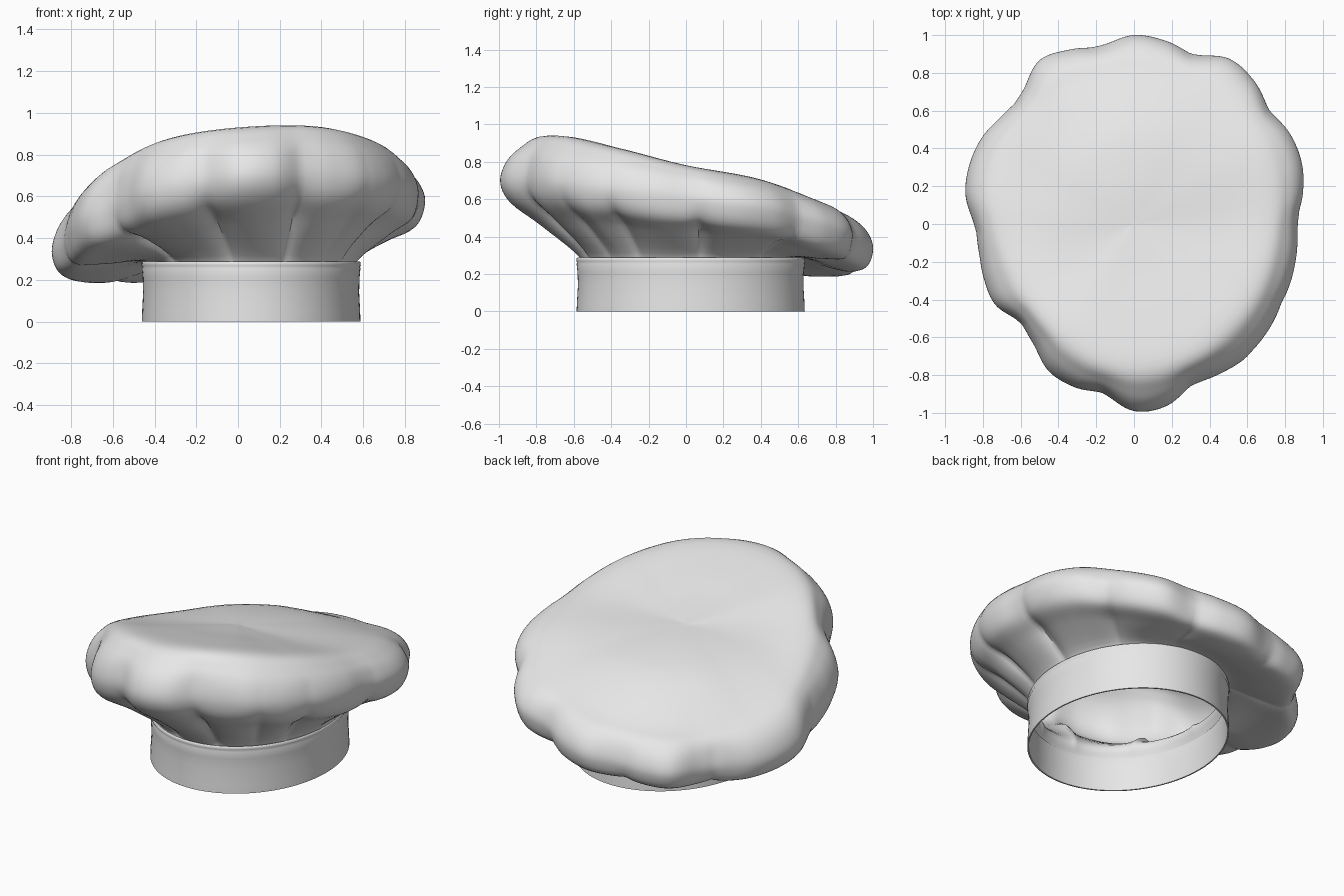
import bpy, bmesh, math
from math import sin, cos, radians, exp, sqrt

if "Cube" in bpy.data.objects:
    bpy.data.objects.remove(bpy.data.objects["Cube"])

cloth = bpy.data.materials.new("white cloth")
cloth.diffuse_color = (0.8, 0.8, 0.8, 1)
cloth.use_nodes = True
cloth.node_tree.nodes["Principled BSDF"].inputs["Base Color"].default_value = cloth.diffuse_color

BX, BY, RX, RY = 0.063, 0.025, 0.524, 0.61   # band ellipse
SEG = 240

# Crown outline radius every 10 degrees, rim and shoulder heights every 30
OUTLINE = [.87, .91, .945, .955, .945, .99, 1.01, .96, .985, 1.0, .965, .985,
           1.0, .92, .905, .925, .925, .905, .85, .835, .845, .85, .805, .83,
           .90, .92, .92, .99, .98, .915, .915, .925, .91, .895, .885, .875]
RIM = [.59, .53, .41, .32, .28, .28, .35, .48, .60, .68, .68, .64]
SHOULDER = [.78, .71, .60, .53, .50, .52, .62, .75, .87, .93, .935, .87]
# Pleats: direction in degrees, strength
PLEATS = [(5, 1), (40, 1), (72, .9), (104, .8), (135, 1), (183, .8),
          (222, 1), (259, 1), (289, 1), (313, .6), (332, .9)]


def catmull(p0, p1, p2, p3, t):
    return 0.5 * (2 * p1 + (p2 - p0) * t + (2 * p0 - 5 * p1 + 4 * p2 - p3) * t * t
                  + (3 * p1 - p0 - 3 * p2 + p3) * t ** 3)


def around(table, deg):
    n = len(table)
    f = (deg % 360) / 360 * n
    i = int(f)
    return catmull(*(table[(i + k) % n] for k in (-1, 0, 1, 2)), f - i)


def pleat(deg):
    c = 0
    for a, w in PLEATS:
        d = abs((deg - a + 180) % 360 - 180)
        c = max(c, w * exp(-d / 4.5))
    return c


def smooth_path(pts, sub):
    out = []
    for i in range(len(pts) - 1):
        q = [pts[max(0, min(len(pts) - 1, i + k))] for k in (-1, 0, 1, 2)]
        for s in range(sub):
            out.append(tuple(catmull(*(p[j] for p in q), s / sub) for j in range(3)))
    return out + [pts[-1]]


def crown_section(deg):
    a = radians(deg)
    ca, sa = cos(a), sin(a)
    R, zr, zs, c = around(OUTLINE, deg), around(RIM, deg), around(SHOULDER, deg), pleat(deg)
    even = sum(around(OUTLINE, deg + k * 6) for k in range(-4, 5)) / 9  # lobes fade on top
    top = .76
    dz = zs - top
    lift = sqrt(dz * dz + .01) - .1
    bx, by = BX + RX * .97 * ca, BY + RY * .97 * sa
    sag = .07 * max(0, min(1, (.62 - zr) / .3))

    def out(r, z, e=0):
        q = r * (R + (even - R) * e)
        return (q * ca, q * sa, z)

    def under(t, z, pinch, e=0):      # between the band and the rim
        q = R + (even - R) * e
        x, y = bx + (q * ca - bx) * t, by + (q * sa - by) * t
        return (x - pinch * c * ca, y - pinch * c * sa, z + pinch * c * .5)

    return smooth_path([
        (bx, by, .20),
        under(0, .285, .015),
        under(.53, .285 + (zr - .285) * .43 - sag, .055, .6),
        under(.89, zr - .105 + .15 * max(0, min(.1, .42 - zr)), .03, .2),
        out(1 - .012 * c, zr),
        out(.98 - .01 * c, zr + (zs - zr) * .42, .1),
        out(.915, zr + (zs - zr) * .76, .4),
        out(.80, zs, .8),
        out(.52, top + .56 * dz + .22 * lift, 1),
        out(.25, top + .22 * dz + .13 * lift, 1),
        (0, 0, top)], 5)[:-1], top


def finish(name, bm):
    bmesh.ops.recalc_face_normals(bm, faces=bm.faces)
    me = bpy.data.meshes.new(name)
    bm.to_mesh(me)
    bm.free()
    me.materials.append(cloth)
    ob = bpy.data.objects.new(name, me)
    bpy.context.collection.objects.link(ob)
    bpy.ops.object.select_all(action='DESELECT')
    ob.select_set(True)
    bpy.context.view_layer.objects.active = ob
    bpy.ops.object.shade_smooth_by_angle(angle=radians(50))
    return ob


def bridge(bm, rings, closed=False):
    n = len(rings)
    for i in range(n):
        A, B = rings[i], rings[(i + 1) % n]
        m = len(A)
        for j in range(m if closed else m - 1):
            k = (j + 1) % m
            bm.faces.new((A[j], B[j], B[k], A[k]))


# Puffy pleated crown
bm = bmesh.new()
columns = []
for s in range(SEG):
    section, top = crown_section(360 * s / SEG)
    columns.append([bm.verts.new(p) for p in section])
bridge(bm, columns)
pole = bm.verts.new((0, 0, top))
for s in range(SEG):
    bm.faces.new((columns[s][-1], columns[(s + 1) % SEG][-1], pole))
finish("crown", bm)

# Head band with a thin wall and a rolled upper hem
PROFILE = [(1.0, 0), (.997, .05), (.988, .14), (.992, .21), (1.0, .255),
           (.996, .262), (1.003, .270), (1.0, .284), (.992, .288), (.982, .28),
           (.976, .14), (.985, 0)]
bm = bmesh.new()
columns = []
for s in range(96):
    a = 2 * math.pi * s / 96
    columns.append([bm.verts.new((BX + RX * r * cos(a), BY + RY * r * sin(a), z))
                    for r, z in PROFILE])
bridge(bm, columns, closed=True)
finish("head_band", bm)
